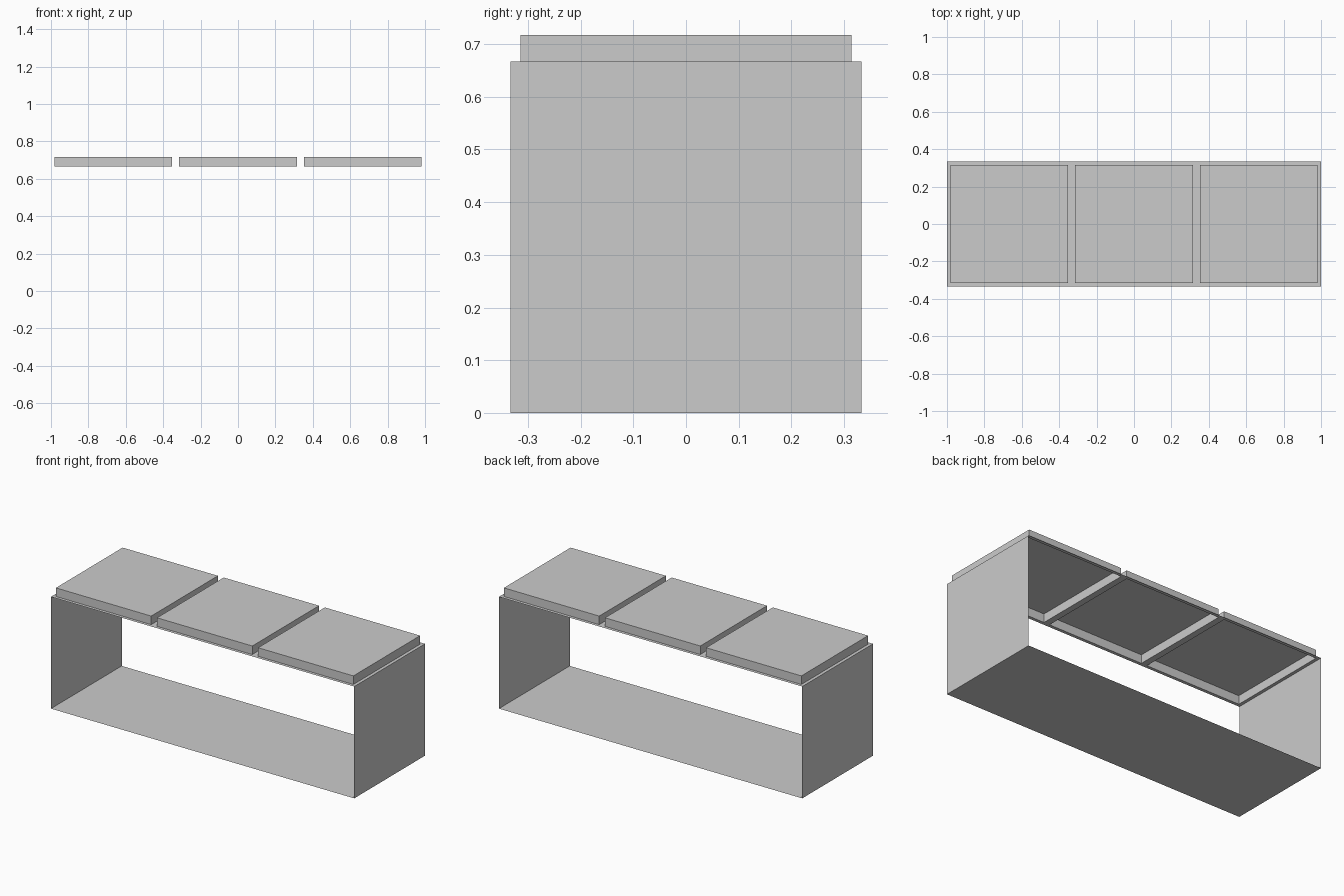
import bpy
import bmesh
from mathutils import Matrix, Vector

if "Cube" in bpy.data.objects:
    bpy.data.objects.remove(bpy.data.objects["Cube"], do_unlink=True)

CELLS = 3
CELL = 2 / CELLS       # width, depth and height of one bay
INSET = 0.027          # border around each cushion
PAD_HEIGHT = 0.051

grey = bpy.data.materials.new("plain grey")
grey.use_nodes = True
grey.diffuse_color = (0.6, 0.6, 0.6, 1)
grey.node_tree.nodes["Principled BSDF"].inputs["Base Color"].default_value = grey.diffuse_color


def add_object(name, bm):
    mesh = bpy.data.meshes.new(name)
    bm.to_mesh(mesh)
    bm.free()
    mesh.materials.append(grey)
    obj = bpy.data.objects.new(name, mesh)
    bpy.context.collection.objects.link(obj)
    return obj


# Thin-walled frame: floor and two ends, open at front, back and top
bm = bmesh.new()
bmesh.ops.create_cube(bm, size=1, matrix=Matrix.Translation((0, 0, CELL / 2))
                      @ Matrix.Diagonal((2, CELL, CELL, 1)))
bm.normal_update()
open_sides = [f for f in bm.faces if abs(f.normal.y) > 0.5 or f.normal.z > 0.5]
bmesh.ops.delete(bm, geom=open_sides, context='FACES')
add_object("bench_frame", bm)

# Seat top: one square per bay, inset and raised into a hollow cushion
bm = bmesh.new()
for i in range(CELLS):
    place = Matrix.Translation(((i - 1) * CELL, 0, CELL))
    bmesh.ops.create_grid(bm, x_segments=1, y_segments=1, size=CELL / 2, matrix=place)
bmesh.ops.remove_doubles(bm, verts=bm.verts, dist=0.001)
bm.normal_update()
squares = list(bm.faces)
bmesh.ops.inset_individual(bm, faces=squares, thickness=INSET)
for face in squares:
    raised = bmesh.ops.extrude_discrete_faces(bm, faces=[face])["faces"][0]
    bmesh.ops.translate(bm, verts=raised.verts, vec=Vector((0, 0, PAD_HEIGHT)))
add_object("seat_cushions", bm)
